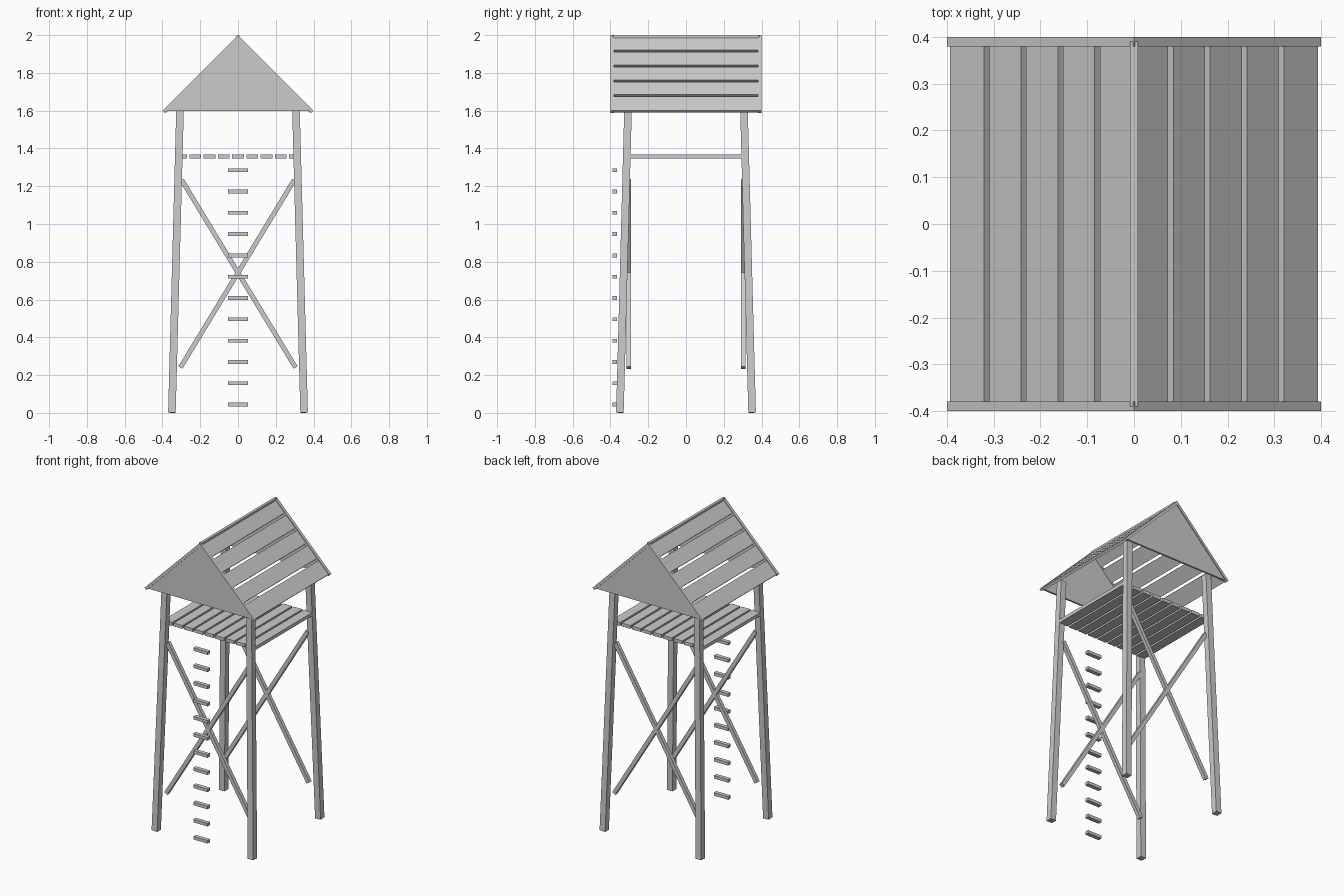
import bpy, bmesh
from mathutils import Vector, Matrix

if "Cube" in bpy.data.objects:
    bpy.data.objects.remove(bpy.data.objects["Cube"])

wood = bpy.data.materials.new("grey_wood")
wood.diffuse_color = (0.6, 0.6, 0.6, 1)
wood.use_nodes = True
wood.node_tree.nodes["Principled BSDF"].inputs["Base Color"].default_value = wood.diffuse_color


def finish(name, bm):
    bmesh.ops.recalc_face_normals(bm, faces=bm.faces)
    me = bpy.data.meshes.new(name)
    bm.to_mesh(me)
    bm.free()
    me.materials.append(wood)
    ob = bpy.data.objects.new(name, me)
    bpy.context.collection.objects.link(ob)
    return ob


def box(name, center, size):
    bm = bmesh.new()
    bmesh.ops.create_cube(bm, size=1, matrix=Matrix.Translation(center) @ Matrix.Diagonal((*size, 1)))
    return finish(name, bm)


def beam(name, a, b, width, depth):
    """Rectangular bar from a to b; depth is measured close to the y axis."""
    a, b = Vector(a), Vector(b)
    up = (b - a).normalized()
    side = Vector((0, 1, 0)).cross(up).normalized()
    fwd = up.cross(side)
    rot = Matrix((side, fwd, up)).transposed().to_4x4()
    bm = bmesh.new()
    bmesh.ops.create_cube(bm, size=1, matrix=Matrix.Translation((a + b) / 2) @ rot
                          @ Matrix.Diagonal((width, depth, (b - a).length, 1)))
    return finish(name, bm)


def prism(name, profile, y0, y1):
    """Extrude an xz profile along y."""
    bm = bmesh.new()
    face = bm.faces.new([bm.verts.new((x, y0, z)) for x, z in profile])
    ext = bmesh.ops.extrude_face_region(bm, geom=[face])
    bmesh.ops.translate(bm, vec=(0, y1 - y0, 0),
                        verts=[v for v in ext["geom"] if isinstance(v, bmesh.types.BMVert)])
    return finish(name, bm)


# Four legs leaning inward
for sx in (-1, 1):
    for sy in (-1, 1):
        beam("leg", (sx * 0.35, sy * 0.35, 0.001), (sx * 0.306, sy * 0.306, 1.64), 0.04, 0.04)

# Crossed braces on the front and back
for sy in (-1, 1):
    for sx in (-1, 1):
        beam("brace", (sx * 0.305, sy * 0.304, 0.24), (-sx * 0.298, sy * 0.304, 1.233), 0.025, 0.024)

# Floor boards with gaps
for i in range(-4, 5):
    box("floor_board", (i * 0.0755, 0, 1.357), (0.063, 0.6, 0.022))

# Ladder rungs
for i in range(12):
    box("ladder_rung", (0, -0.377, 0.044 + i * 0.1128), (0.104, 0.026, 0.02))

# Roof planks on both slopes, with narrow gaps
T = 0.0113  # thickness offset along x and z on the 45 degree slope
for sx in (-1, 1):
    for i in range(5):
        x0 = 0.0787 * i + (0.0055 if i else 0)
        x1 = 0.0787 * (i + 1) - 0.0055 if i < 4 else 0.393
        top = 1.994
        inner0 = (x0 - T, top - x0 - T) if i else (0, top - 2 * T)
        pts = [(x0, top - x0), (x1, top - x1), (x1 - T, top - x1 - T), inner0]
        prism("roof_plank", [(sx * x, z) for x, z in pts], -0.381, 0.381)

# Edge boards and gable panels at both ends
for sy in (-1, 1):
    for sx in (-1, 1):
        pts = [(0, 2), (0.4, 1.6), (0.388, 1.588), (0, 1.976)]
        prism("roof_edge_board", [(sx * x, z) for x, z in pts], sy * 0.38, sy * 0.4)
    prism("gable_panel", [(-0.383, 1.598), (0.383, 1.598), (0, 1.981)], sy * 0.382, sy * 0.394)

# Ridge cap
box("ridge_cap", (0, 0, 1.988), (0.018, 0.78, 0.02))
